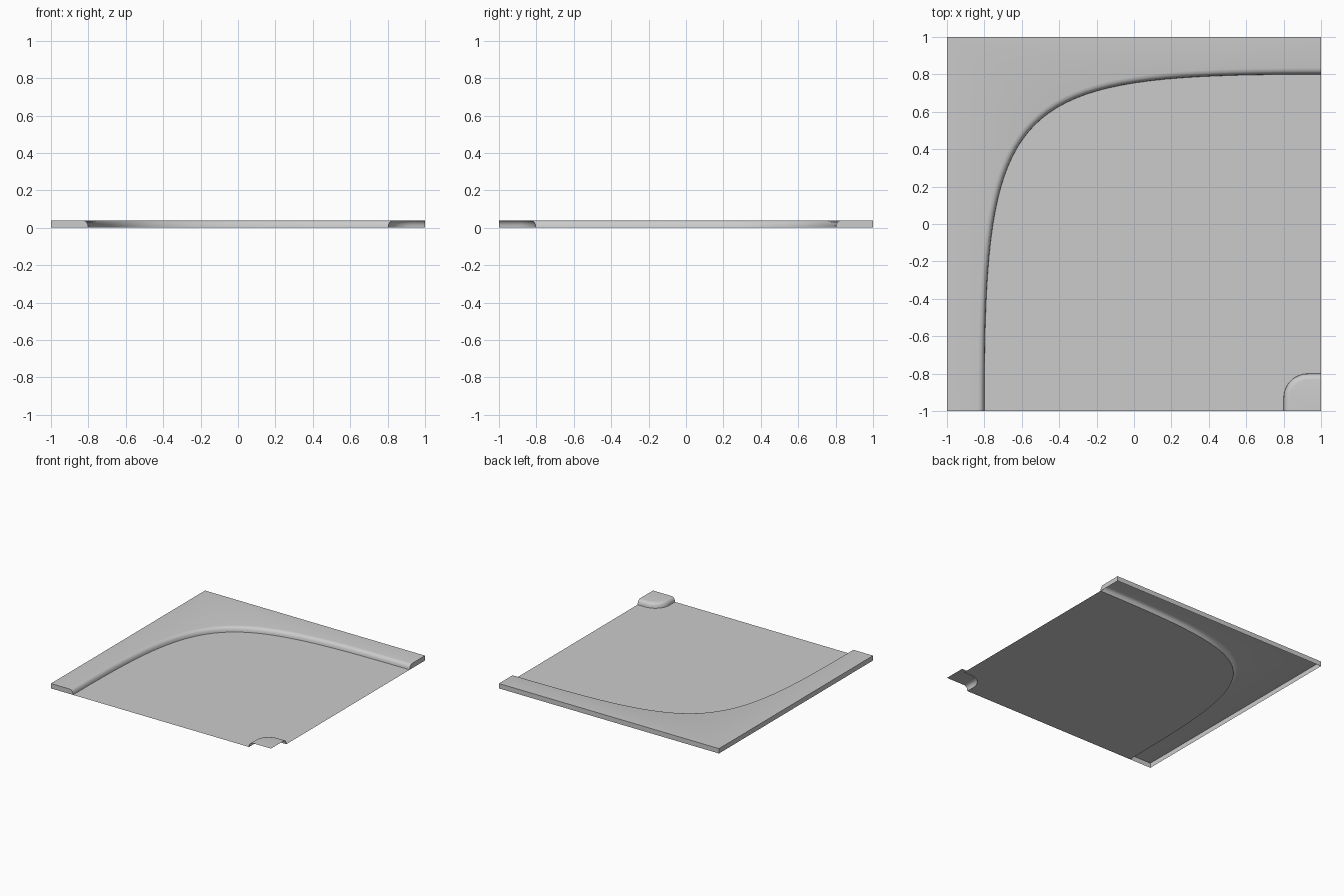
import bpy, bmesh, math
from mathutils import Vector

if "Cube" in bpy.data.objects:
    bpy.data.objects.remove(bpy.data.objects["Cube"])

H = 0.04
# rounded kerb section: (distance inward from foot, height)
PROFILE = [(0, 0), (0.002, 0.015), (0.008, 0.028), (0.018, 0.037), (0.034, H)]


def bend_path(n=40, k=0.12, size=1.8):
    """Large kerb foot line: cubic curve from front edge to right edge."""
    pts = []
    for i in range(n + 1):
        t = i / n
        a = 3 * k * t * t * (1 - t) + size * t ** 3
        s = 1 - t
        b = 3 * k * s * s * (1 - s) + size * s ** 3
        pts.append(Vector((-0.8 + a, 0.8 - b, 0)))
    return pts


def pad_path(n=12, r=0.13):
    """Small corner kerb foot line."""
    pts = [Vector((0.8, -1, 0))]
    for i in range(n + 1):
        a = math.pi - math.pi / 2 * i / n
        pts.append(Vector((0.8 + r + r * math.cos(a), -0.8 - r + r * math.sin(a), 0)))
    return pts + [Vector((1, -0.8, 0))]


def rails(path, side):
    """Offset the foot line along the kerb section."""
    normals = []
    for i in range(len(path)):
        d = path[min(i + 1, len(path) - 1)] - path[max(i - 1, 0)]
        if i == 0:
            d = Vector((0, 1, 0))
        elif i == len(path) - 1:
            d = Vector((1, 0, 0))
        d.normalize()
        normals.append(Vector((-d.y, d.x, 0)) * side)
    rows = [[p + m * o + Vector((0, 0, z)) for p, m in zip(path, normals)]
            for o, z in PROFILE]
    return rows, normals


def add_face(bm, pts, out):
    f = bm.faces.new([bm.verts.new(p) for p in pts])
    f.normal_update()
    if f.normal.dot(Vector(out)) < 0:
        f.normal_flip()


def add_kerb(bm, rows, normals):
    for a, b in zip(rows, rows[1:]):
        for i in range(len(a) - 1):
            add_face(bm, [a[i], a[i + 1], b[i + 1], b[i]],
                     Vector((0, 0, 1)) - normals[i])


def finish(bm, name):
    bmesh.ops.remove_doubles(bm, verts=bm.verts, dist=1e-5)
    big = [f for f in bm.faces if len(f.verts) > 4]
    bmesh.ops.triangulate(bm, faces=big)
    me = bpy.data.meshes.new(name)
    bm.to_mesh(me)
    bm.free()
    ob = bpy.data.objects.new(name, me)
    bpy.context.collection.objects.link(ob)
    bpy.ops.object.select_all(action='DESELECT')
    ob.select_set(True)
    bpy.context.view_layer.objects.active = ob
    bpy.ops.object.shade_smooth_by_angle(angle=math.radians(40))


UP = (0, 0, 1)
bend, pad = bend_path(), pad_path()

# road surface
bm = bmesh.new()
add_face(bm, bend + pad[::-1], UP)
finish(bm, "road")

# outer pavement: kerb, top, outer walls and end caps, open underneath
bm = bmesh.new()
rows, normals = rails(bend, 1)
add_kerb(bm, rows, normals)
corners = [Vector((1, 1, H)), Vector((-1, 1, H)), Vector((-1, -1, H))]
add_face(bm, rows[-1] + corners, UP)
low = [Vector((c.x, c.y, 0)) for c in corners]
add_face(bm, [low[0], low[1], corners[1], corners[0]], (0, 1, 0))
add_face(bm, [low[1], low[2], corners[2], corners[1]], (-1, 0, 0))
add_face(bm, [r[0] for r in rows] + [corners[2], low[2]], (0, -1, 0))
add_face(bm, [r[-1] for r in rows] + [corners[0], low[0]], (1, 0, 0))
finish(bm, "pavement")

# inner corner pavement: kerb and top, open at its ends
bm = bmesh.new()
rows, normals = rails(pad, -1)
add_kerb(bm, rows, normals)
add_face(bm, rows[-1] + [Vector((1, -1, H))], UP)
finish(bm, "corner_pavement")
